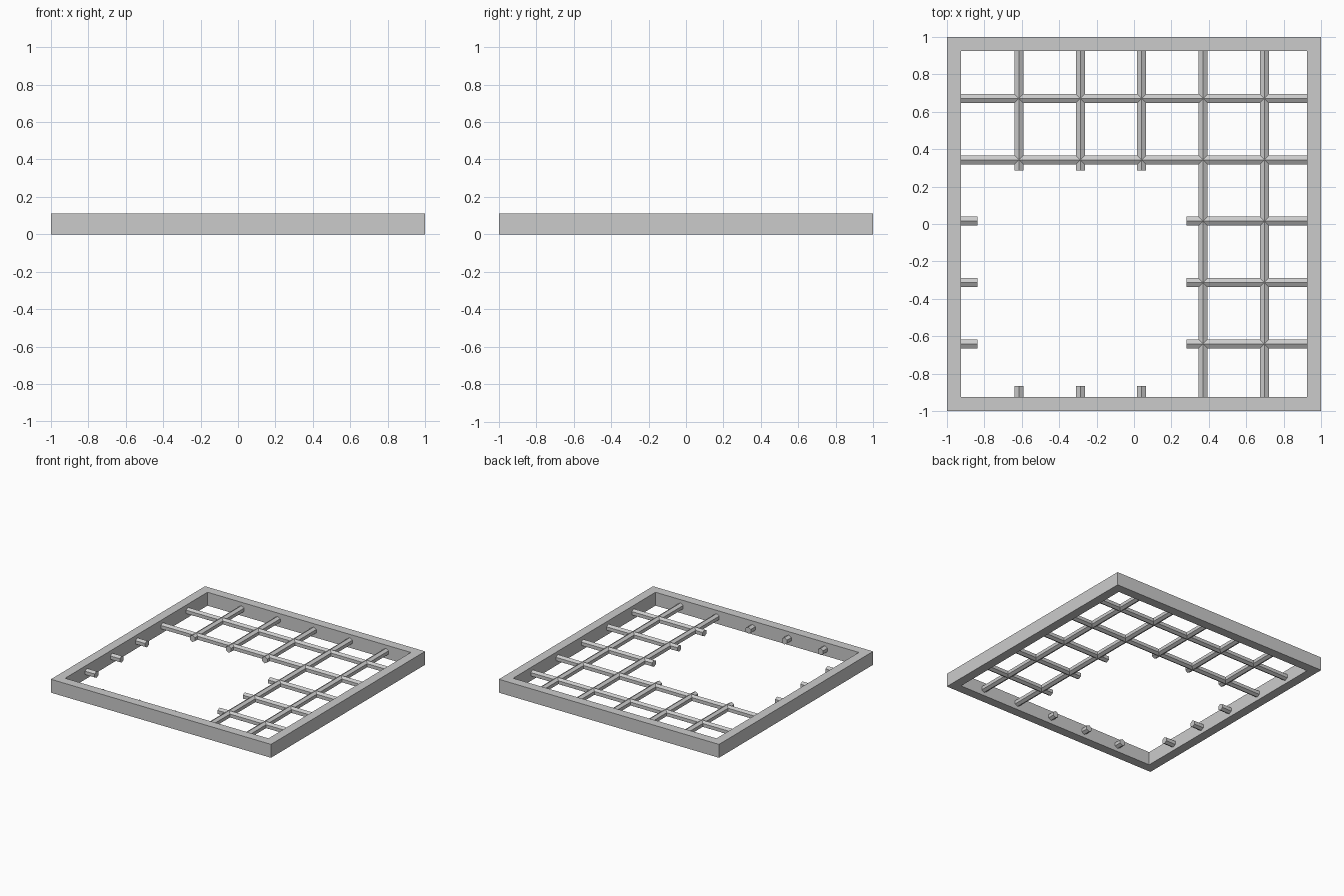
import bpy, bmesh, math
from mathutils import Matrix, Vector

if "Cube" in bpy.data.objects:
    bpy.data.objects.remove(bpy.data.objects["Cube"])

HEIGHT = 0.11     # frame height
INNER = 0.924     # half width of the opening
BAR_R = 0.0277    # hexagonal bar radius
BAR_Z = 0.055


def make_object(name, bm):
    bmesh.ops.recalc_face_normals(bm, faces=bm.faces)
    mesh = bpy.data.meshes.new(name)
    bm.to_mesh(mesh)
    bm.free()
    obj = bpy.data.objects.new(name, mesh)
    bpy.context.collection.objects.link(obj)
    return obj


def frame(name):
    # rectangular section swept around four mitred corners
    bm = bmesh.new()
    section = [(INNER, 0), (1, 0), (1, HEIGHT), (INNER, HEIGHT)]
    rings = [[bm.verts.new((sx * r, sy * r, z)) for r, z in section]
             for sx, sy in [(-1, -1), (1, -1), (1, 1), (-1, 1)]]
    for i in range(4):
        a, b = rings[i], rings[(i + 1) % 4]
        for j in range(4):
            k = (j + 1) % 4
            bm.faces.new((a[j], b[j], b[k], a[k]))
    return make_object(name, bm)


def bar(name, axis, offset, start, end):
    # six-sided rod with a ridge on top, running along x or y
    bm = bmesh.new()
    bmesh.ops.create_cone(bm, cap_ends=True, segments=6, radius1=BAR_R,
                          radius2=BAR_R, depth=end - start)
    mid = (start + end) / 2
    if axis == 'X':
        # spin a corner to the local x axis, which becomes world z
        spin = Matrix.Rotation(math.radians(90), 4, 'Y')
        pos, up = Vector((mid, offset, BAR_Z)), 0
    else:
        spin = Matrix.Rotation(math.radians(90), 4, 'X')
        pos, up = Vector((offset, mid, BAR_Z)), 1
    first = max(bm.verts, key=lambda v: v.co[up])
    angle = math.atan2(first.co.y, first.co.x)
    fix = Matrix.Rotation((0 if up == 0 else math.pi / 2) - angle, 4, 'Z')
    bmesh.ops.transform(bm, matrix=Matrix.Translation(pos) @ spin @ fix, verts=bm.verts)
    return make_object(name, bm)


frame("outer_frame")

columns = [-0.615 + 0.328 * i for i in range(5)]
rows = [0.671 - 0.328 * i for i in range(5)]

# upright bars: three broken on the left, two whole on the right
for i, x in enumerate(columns):
    if i < 3:
        bar(f"broken_column_upper_{i+1}", 'Y', x, 0.287, INNER)
        bar(f"broken_column_stub_{i+1}", 'Y', x, -INNER, -0.867)
    else:
        bar(f"column_bar_{i+1}", 'Y', x, -INNER, INNER)

# cross bars: two whole at the back, three broken at the front
for i, y in enumerate(rows):
    if i < 2:
        bar(f"row_bar_{i+1}", 'X', y, -INNER, INNER)
    else:
        bar(f"broken_row_right_{i+1}", 'X', y, 0.28, INNER)
        bar(f"broken_row_stub_{i+1}", 'X', y, -INNER, -0.837)
